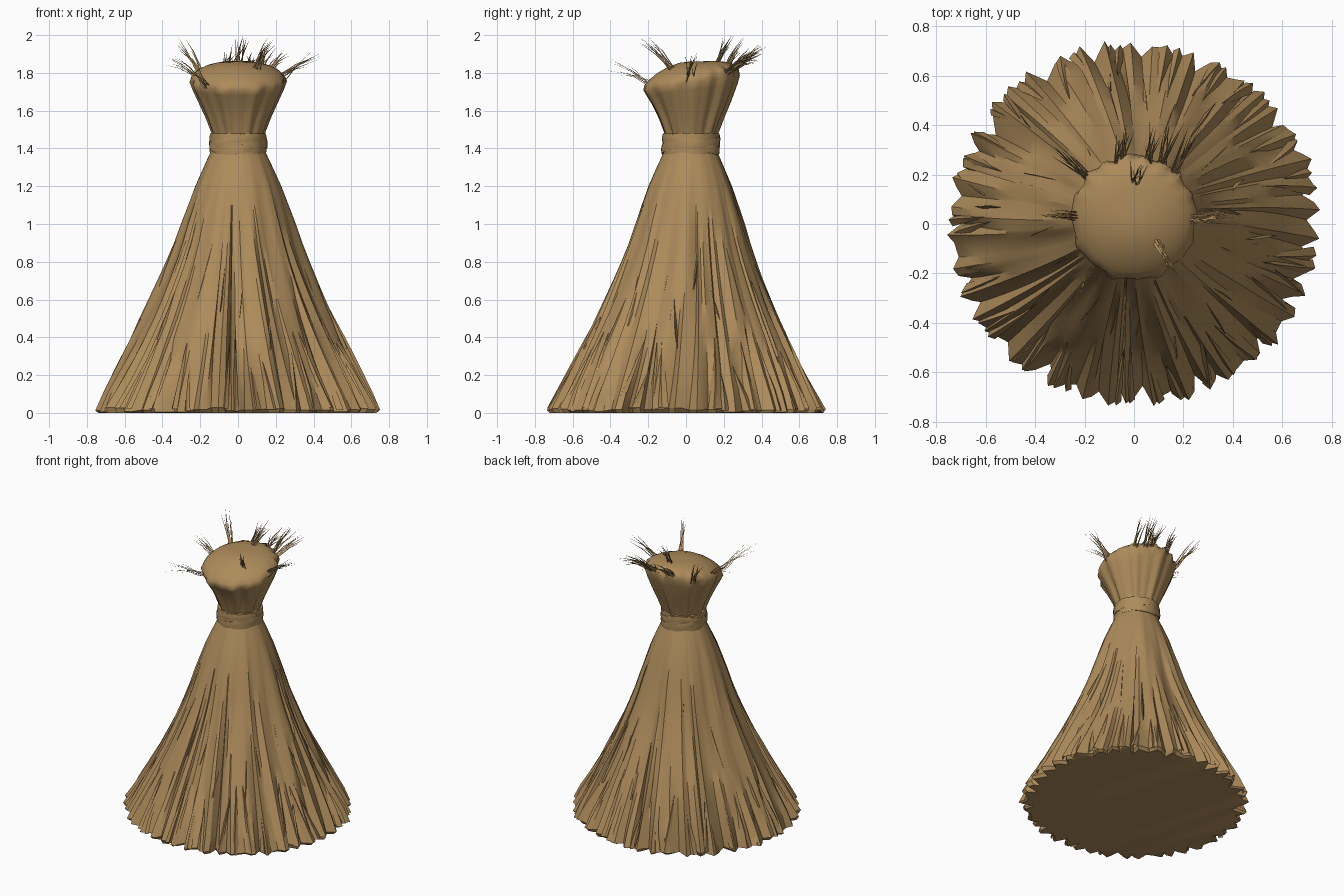
import bpy, bmesh, math, random
from mathutils import Vector

random.seed(11)
cube = bpy.data.objects.get("Cube")
if cube:
    bpy.data.objects.remove(cube)

straw = bpy.data.materials.new("dry straw")
straw.use_nodes = True
COLOR = (0.42, 0.26, 0.105, 1)
straw.diffuse_color = COLOR
straw.node_tree.nodes["Principled BSDF"].inputs["Base Color"].default_value = COLOR


def finish(name, bm, angle=30):
    bmesh.ops.recalc_face_normals(bm, faces=bm.faces)
    mesh = bpy.data.meshes.new(name)
    bm.to_mesh(mesh)
    bm.free()
    mesh.materials.append(straw)
    obj = bpy.data.objects.new(name, mesh)
    bpy.context.collection.objects.link(obj)
    bpy.ops.object.select_all(action='DESELECT')
    obj.select_set(True)
    bpy.context.view_layer.objects.active = obj
    bpy.ops.object.shade_smooth_by_angle(angle=math.radians(angle))


def polar(r, a, z):
    """Point around the sheaf axis, which leans slightly to the back."""
    return Vector((r * math.cos(a), r * math.sin(a) + .025 * min(1, z / 1.4), z))


def bridge_rings(bm, rings, closed_loop=False):
    n = len(rings[0])
    pairs = list(zip(rings, rings[1:]))
    if closed_loop:
        pairs.append((rings[-1], rings[0]))
    for lo, hi in pairs:
        for i in range(n):
            j = (i + 1) % n
            bm.faces.new((lo[i], lo[j], hi[j], hi[i]))


def blade(bm, points, width):
    """Tapered three-sided stalk that ends in a point."""
    along = (points[-1] - points[0]).normalized()
    side = along.cross(Vector((0.3, 0.5, 0.8))).normalized()
    up = along.cross(side)
    rings = []
    for k, p in enumerate(points[:-1]):
        w = width * (1 - 0.6 * k / (len(points) - 1))
        rings.append([bm.verts.new(p + w * (side * math.cos(t) + up * math.sin(t)))
                      for t in (0, math.tau / 3, 2 * math.tau / 3)])
    bridge_rings(bm, rings)
    bm.faces.new(rings[0])
    tip = bm.verts.new(points[-1])
    for i in range(3):
        bm.faces.new((rings[-1][i], rings[-1][(i + 1) % 3], tip))


SKIRT = [(0, .725), (.02, .742), (.1, .70), (.2, .645), (.3, .592), (.4, .541), (.5, .49),
         (.6, .443), (.7, .399), (.8, .358), (.9, .321), (1.0, .29), (1.1, .256),
         (1.2, .222), (1.3, .18), (1.4, .135)]


def skirt_radius(a, z):
    """Cone radius with broad soft folds that fade at the hem and tie."""
    r = SKIRT[-1][1]
    for (z0, r0), (z1, r1) in zip(SKIRT, SKIRT[1:]):
        if z <= z1:
            r = r0 + (r1 - r0) * (z - z0) / (z1 - z0)
            break
    fold = (math.sin(6 * a + 1 + z) + .8 * math.sin(10 * a + 2.5 * z)
            + .7 * math.sin(17 * a - 3 * z))
    oval = .012 * math.cos(2 * a)
    return r * (1 + oval + .026 * fold * math.sin(math.pi * z / 1.4))


# Pleated skirt: every pleat has a drifting crease and one sharp crest
PLEATS = 42
step = math.tau / PLEATS
pleats = [dict(depth=random.uniform(.03, .085), start=random.choice((.35, .5, .7, 1.1)),
               crest=random.uniform(-.012, .018), lean=random.uniform(-.35, .35),
               peak=random.uniform(.3, .6), shift=random.uniform(-.22, .22),
               lip=random.uniform(.2, 1.5)) for _ in range(PLEATS)]
bm = bmesh.new()
rings = []
for row, (z, _) in enumerate(SKIRT):
    ring = []
    for i, p in enumerate(pleats):
        crease = p["depth"] * max(0, 1 - z / p["start"]) ** .8
        fade = 1 - z / 1.4
        swirl = .09 * z * math.sin(2 * i * step + 1)
        height = z * p["lip"] if row == 1 else z
        columns = ((0, -crease, p["lean"] * math.sin(z * 2.2)),
                   (p["peak"], p["crest"] * fade, 0),
                   (p["peak"] + .3, -.35 * crease, 0))
        for u, dr, lean in columns:
            a = (i + u + p["shift"] + lean) * step + swirl
            ring.append(bm.verts.new(polar(skirt_radius(a, z) + dr, a, height)))
    rings.append(ring)
bridge_rings(bm, rings)
bm.faces.new(rings[0])
bm.faces.new(rings[-1])
finish("pleated_skirt", bm, 28)

# Slender straw leaves half sunk in the skirt, pointed at the upper end
bm = bmesh.new()
LEAVES = 64
for k in range(LEAVES):
    a = math.tau * (k + random.random()) / LEAVES
    hem = k % 3 > 0
    base = random.uniform(.005, .03) if hem else random.uniform(.15, .85)
    top = base + random.uniform(.18, .45)
    width = random.uniform(.018, .036) if hem else random.uniform(.008, .014)
    lean = random.uniform(-.1, .1)
    rows = []
    for t, swell in ((0, 1 if hem else .15), (.3, .75), (.7, .35)):
        z = base + (top - base) * t
        c = a + lean * t
        r = skirt_radius(c, z)
        w = width * swell / r
        rows.append([bm.verts.new(polar(r + d, c + s * w, z))
                     for s, d in ((-1, -.03), (0, .005 * swell), (1, -.012))])
    for lo, hi in zip(rows, rows[1:]):
        for i in range(2):
            bm.faces.new((lo[i], lo[i + 1], hi[i + 1], hi[i]))
    tip = bm.verts.new(polar(skirt_radius(a + lean, top) - .006, a + lean, top))
    for i in range(2):
        bm.faces.new((rows[-1][i], rows[-1][i + 1], tip))
finish("skirt_leaves", bm, 25)


# Tie: a wrapped band with two slanted strips crossing over it
def band(name, radius, low, high, tilt, turn, thick):
    bm = bmesh.new()
    section = [(radius - thick, low), (radius, low), (radius + .003, (low + high) / 2),
               (radius, high), (radius - thick, high)]
    rings = []
    for r, z in section:
        rings.append([])
        for i in range(28):
            a = math.tau * i / 28
            wave = .003 * math.sin(5 * a + turn)
            rings[-1].append(bm.verts.new(
                polar(r + wave, a, z + tilt * math.sin(2 * a + turn))))
    bridge_rings(bm, rings, True)
    finish(name, bm, 35)


band("tie_band", .149, 1.37, 1.478, 0, 0, .05)
band("tie_strip_lower", .152, 1.385, 1.43, .018, 2.2, .012)
band("tie_strip_upper", .152, 1.42, 1.46, -.018, .6, .012)

# Flared head with a tilted, softly domed top and a ragged back rim
N = 66
bm = bmesh.new()
rings = []
HEAD = [(1.42, .115, 0), (1.48, .135, 0), (1.56, .166, .05), (1.64, .203, .25),
        (1.71, .236, .65), (1.75, .252, .9), (1.78, .246, 1), (1.805, .22, 1),
        (1.828, .178, .9), (1.847, .12, .7), (1.857, .06, .35)]
for k, (z, r, tilt) in enumerate(HEAD):
    ring = []
    for i in range(N):
        a = math.tau * i / N
        ridge = ragged = 0
        if 0 < k < 6:
            ridge = .007 * math.sin(9 * a) + .006 * math.sin(16 * a + 1)
        if k in (5, 6):
            ragged = .016 * math.sin(19 * a) * max(0, math.sin(a))
        v = polar(r + ridge + .4 * ragged, a, z + ragged)
        v.z += .19 * (v.y - .02) * tilt
        ring.append(bm.verts.new(v))
    rings.append(ring)
bridge_rings(bm, rings)
bm.faces.new(rings[0])
peak = bm.verts.new((0, .025, 1.861))
for i in range(N):
    bm.faces.new((rings[-1][i], rings[-1][(i + 1) % N], peak))
finish("flared_head", bm, 60)

# Tufts of loose straw: root, tip and stalk thickness of each tuft
TUFTS = [((-.20, .20, 1.80), (-.32, .31, 1.97), .005),
         ((-.21, .03, 1.77), (-.37, .03, 1.88), .003),
         ((-.06, .24, 1.81), (-.03, .41, 1.95), .005),
         ((0, .16, 1.84), (.03, .24, 2.0), .005),
         ((.06, .25, 1.81), (.08, .40, 1.92), .005),
         ((.11, .23, 1.80), (.17, .40, 1.94), .005),
         ((.16, .20, 1.80), (.27, .40, 1.91), .005),
         ((.23, .02, 1.77), (.43, .03, 1.90), .004),
         ((.10, -.08, 1.83), (.18, -.23, 1.98), .004),
         ((-.18, -.20, 1.75), (-.28, -.41, 1.86), .0018)]
bm = bmesh.new()
for root, tip, width in TUFTS:
    root, tip = Vector(root), Vector(tip)
    for k in range(9):
        start = root + .02 * Vector([random.uniform(-1, 1) for _ in range(3)])
        reach = (tip - root) * (1 if k == 0 else random.uniform(.6, .97))
        spread = Vector([random.uniform(-.04, .04) for _ in range(3)]) if k else Vector()
        end = root + reach + spread
        end.z = min(end.z, 2)
        mid = (start + end) / 2 + Vector((0, 0, .012))
        blade(bm, (start - reach * .2, start, mid, end), width)
finish("loose_straw_tufts", bm, 20)
